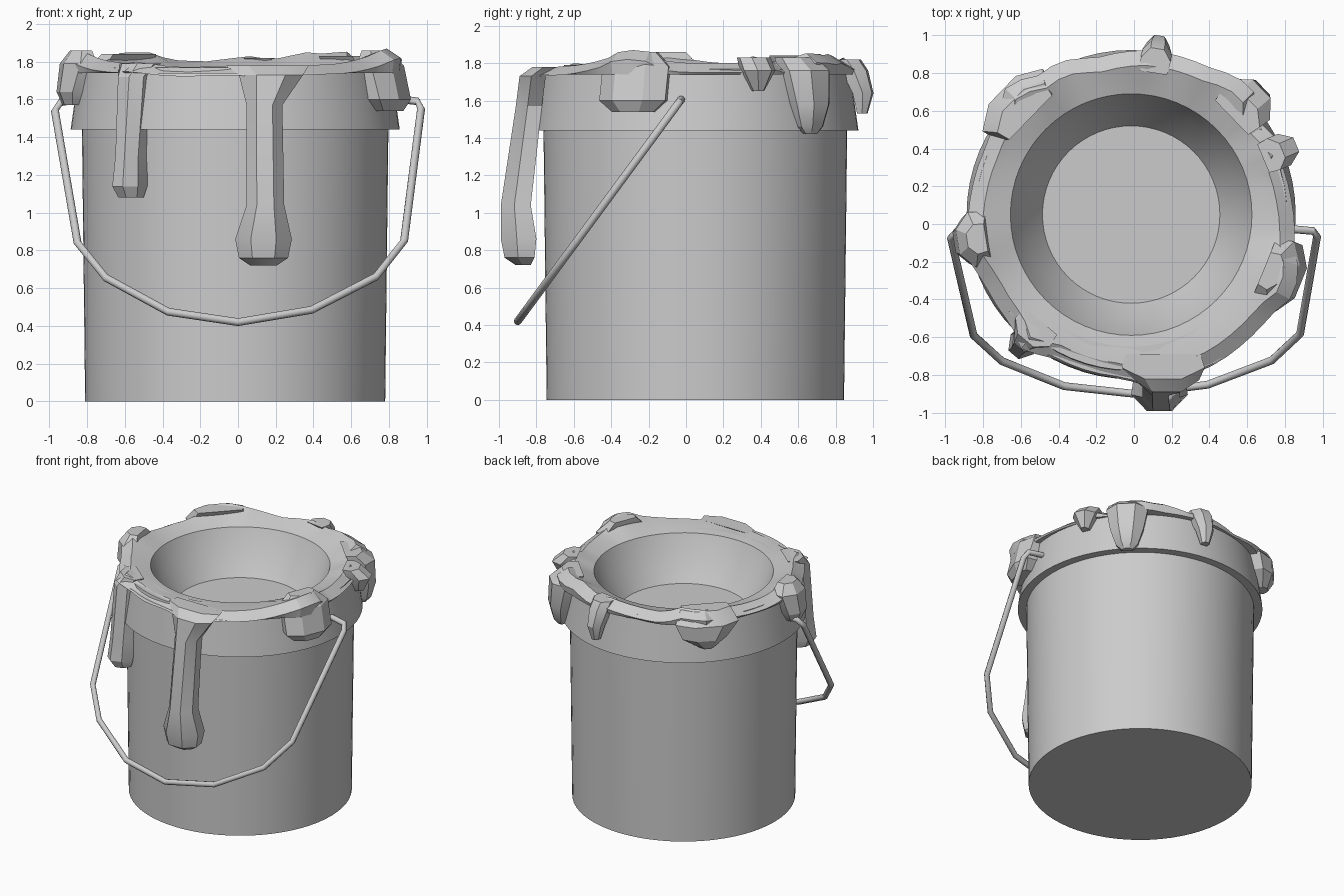
import bpy, bmesh, math
from mathutils import Vector

CX, CY = -0.015, 0.05      # bucket axis
SEG = 64

grey = bpy.data.materials.new("grey")
grey.diffuse_color = (0.6, 0.6, 0.6, 1)


def finish(name, bm, angle=30):
    bmesh.ops.recalc_face_normals(bm, faces=bm.faces)
    me = bpy.data.meshes.new(name)
    bm.to_mesh(me)
    bm.free()
    ob = bpy.data.objects.new(name, me)
    bpy.context.collection.objects.link(ob)
    me.materials.append(grey)
    bpy.ops.object.select_all(action='DESELECT')
    ob.select_set(True)
    bpy.context.view_layer.objects.active = ob
    bpy.ops.object.shade_smooth_by_angle(angle=math.radians(angle))
    return ob


def loft(bm, rings, cap_start=False, cap_end=False):
    """Skin closed rings of points that share one point count."""
    vs = [[bm.verts.new(p) for p in ring] for ring in rings]
    for a, b in zip(vs, vs[1:]):
        n = len(a)
        for i in range(n):
            j = (i + 1) % n
            bm.faces.new((a[i], a[j], b[j], b[i]))
    if cap_start:
        bm.faces.new(vs[0])
    if cap_end:
        bm.faces.new(vs[-1])


def polar(r, a, z):
    return (CX + r * math.cos(a), CY + r * math.sin(a), z)


ANGLES = [2 * math.pi * i / SEG for i in range(SEG)]


def circle(r, z):
    return [polar(r, a, z) for a in ANGLES]


# Bucket wall and base
bm = bmesh.new()
loft(bm, [circle(0.795, 0), circle(0.812, 1.45)], cap_start=True)
finish("bucket_body", bm)

# Wider collar under the rim
bm = bmesh.new()
loft(bm, [circle(0.80, 1.44), circle(0.872, 1.44), circle(0.825, 1.77), circle(0.70, 1.77)])
finish("collar", bm)

# Inner bowl and paint surface
bm = bmesh.new()
loft(bm, [circle(0.47, 1.44), circle(0.57, 1.59), circle(0.64, 1.76)], cap_start=True)
finish("paint_inside", bm, 40)

# Uneven paint lip: outline x, y and crest height
OUTLINE = [
    (0.86, 0.0, 1.80), (0.84, 0.15, 1.80), (0.80, 0.30, 1.80), (0.81, 0.40, 1.84),
    (0.70, 0.52, 1.80), (0.64, 0.60, 1.82), (0.64, 0.73, 1.86), (0.52, 0.80, 1.84),
    (0.40, 0.84, 1.85), (0.20, 0.91, 1.81), (0.08, 0.93, 1.83), (-0.20, 0.89, 1.80),
    (-0.40, 0.87, 1.81), (-0.52, 0.79, 1.85), (-0.68, 0.75, 1.85), (-0.73, 0.56, 1.82),
    (-0.80, 0.40, 1.80), (-0.87, 0.18, 1.80), (-0.89, 0.02, 1.82), (-0.92, -0.12, 1.86),
    (-0.80, -0.32, 1.81), (-0.65, -0.55, 1.79), (-0.60, -0.68, 1.80), (-0.45, -0.71, 1.78),
    (-0.30, -0.78, 1.77), (-0.05, -0.83, 1.78), (0.12, -0.88, 1.77), (0.27, -0.82, 1.78),
    (0.40, -0.77, 1.78), (0.60, -0.63, 1.79), (0.74, -0.48, 1.82), (0.86, -0.38, 1.87),
    (0.88, -0.24, 1.87), (0.86, -0.12, 1.81)]
table = sorted((math.atan2(y - CY, x - CX) % math.tau, math.hypot(x - CX, y - CY), z)
               for x, y, z in OUTLINE)
table = ([(table[-1][0] - math.tau, *table[-1][1:])] + table
         + [(table[0][0] + math.tau, *table[0][1:])])


def lip_at(a):
    for (a0, r0, z0), (a1, r1, z1) in zip(table, table[1:]):
        if a0 <= a <= a1:
            t = (a - a0) / (a1 - a0)
            return r0 + t * (r1 - r0), z0 + t * (z1 - z0)
    return table[0][1:]


columns = []
for a in ANGLES:
    r, z = lip_at(a)
    mid = 0.73 + 0.25 * (r - 0.87)
    columns.append([polar(*p) for p in (
        (0.64, a, 1.76), (mid, a, 0.5 * z + 0.885), (r - 0.09, a, z),
        (r - 0.01, a, z - 0.05), (r - 0.02, a, 1.74), (0.80, a, 1.74))])
bm = bmesh.new()
loft(bm, [list(ring) for ring in zip(*columns)])
finish("paint_lip", bm, 25)


def drip(name, degrees, stations):
    """Six-sided run; stations are z, outer r, inner r, side offset, half width."""
    a = math.radians(degrees)
    out = Vector((math.cos(a), math.sin(a), 0))
    side = Vector((-math.sin(a), math.cos(a), 0))
    rings = []
    for z, ro, ri, off, w in stations:
        mid = ri + 0.55 * (ro - ri)
        rings.append([Vector((CX, CY, z)) + out * r + side * (off + s * w)
                      for r, s in ((ri, -0.9), (mid, -1), (ro, -0.45),
                                   (ro, 0.45), (mid, 1), (ri, 0.9))])
    bm = bmesh.new()
    loft(bm, rings, True, True)
    finish(name, bm, 25)


# Paint runs around the rim
drip("long_front_drip", -90, [
    (1.78, 0.87, 0.74, 0.17, 0.22), (1.73, 0.94, 0.80, 0.19, 0.17),
    (1.57, 0.96, 0.82, 0.155, 0.095), (1.04, 1.04, 0.88, 0.16, 0.10),
    (0.86, 1.04, 0.85, 0.15, 0.15), (0.76, 1.02, 0.86, 0.15, 0.13),
    (0.72, 0.96, 0.88, 0.15, 0.07)])
drip("left_front_drip", -130, [
    (1.79, 0.87, 0.74, 0, 0.12), (1.72, 0.92, 0.78, 0, 0.085),
    (1.30, 0.95, 0.80, 0, 0.07), (1.14, 0.97, 0.81, 0, 0.08),
    (1.08, 0.93, 0.82, 0, 0.06)])
drip("right_blob", -22, [
    (1.86, 0.86, 0.76, 0, 0.10), (1.78, 0.93, 0.76, 0, 0.19),
    (1.60, 0.97, 0.82, 0, 0.19), (1.54, 0.94, 0.84, 0, 0.12)])
drip("back_right_drip", 44, [
    (1.83, 0.87, 0.74, 0, 0.14), (1.76, 0.96, 0.78, 0, 0.15),
    (1.58, 0.97, 0.83, 0, 0.12), (1.46, 0.94, 0.85, 0, 0.08),
    (1.42, 0.91, 0.87, 0, 0.04)])
drip("right_spike", 23, [
    (1.83, 0.87, 0.76, 0, 0.09), (1.76, 0.95, 0.80, 0, 0.09),
    (1.65, 0.90, 0.83, 0, 0.03)])
drip("back_drip", 81, [
    (1.82, 0.89, 0.76, 0, 0.08), (1.76, 0.93, 0.80, 0, 0.08),
    (1.64, 0.96, 0.86, 0, 0.06), (1.53, 0.93, 0.88, 0, 0.03)])
drip("back_left_blob", 136, [
    (1.84, 0.87, 0.74, 0, 0.18), (1.75, 0.95, 0.78, 0, 0.23),
    (1.64, 0.95, 0.82, -0.02, 0.16), (1.56, 0.91, 0.84, 0, 0.05)])
drip("left_blob", 189, [
    (1.86, 0.88, 0.78, 0, 0.08), (1.79, 0.93, 0.76, 0, 0.15),
    (1.64, 0.95, 0.82, 0, 0.12), (1.57, 0.92, 0.84, 0, 0.07)])

# Wire handle hanging forward
PATH = [(-0.84, 1.60), (-0.94, 1.585), (-0.97, 1.54), (-0.85, 0.84), (-0.70, 0.655),
        (-0.37, 0.475), (0.0, 0.42), (0.39, 0.485), (0.73, 0.66), (0.88, 0.85),
        (0.97, 1.55), (0.95, 1.59), (0.83, 1.605)]
pts = [Vector((x, -0.03 - (1.6 - z) * 0.737, z)) for x, z in PATH]
plane_normal = Vector((0, -1.0, 0.737)).normalized()
rings = []
for i, p in enumerate(pts):
    d = (pts[min(i + 1, len(pts) - 1)] - pts[max(i - 1, 0)]).normalized()
    u = d.cross(plane_normal).normalized()
    rings.append([p + 0.021 * (u * math.cos(k * math.tau / 8) + d.cross(u) * math.sin(k * math.tau / 8))
                  for k in range(8)])
bm = bmesh.new()
loft(bm, rings, True, True)
finish("handle", bm, 50)
